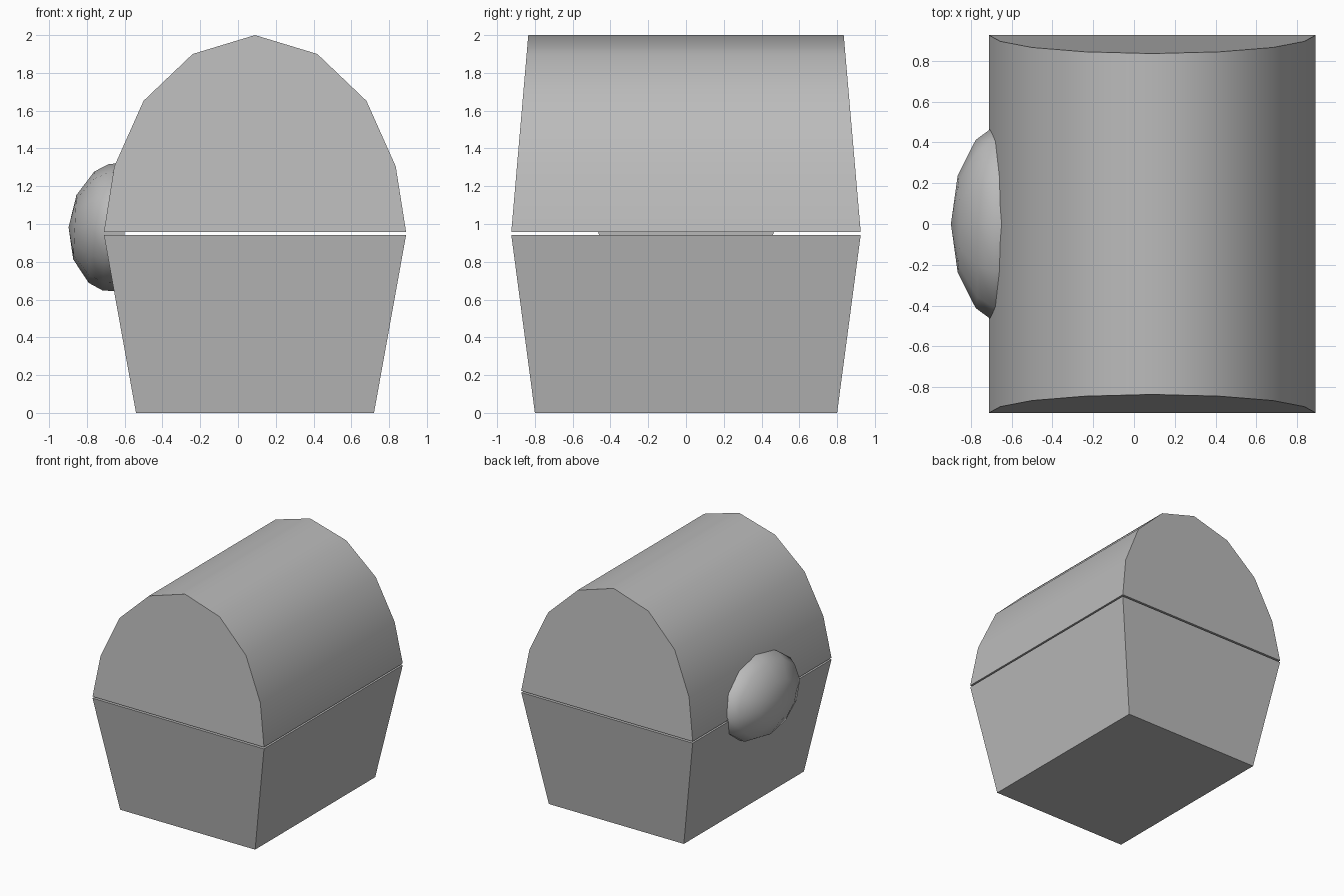
import bpy, bmesh, math
from mathutils import Vector

cube = bpy.data.objects.get("Cube")
if cube:
    bpy.data.objects.remove(cube)

CX = 0.09  # the chest sits off centre because the lock sticks out on one side

grey = bpy.data.materials.new("plain_grey")
grey.use_nodes = True
colour = (0.5, 0.5, 0.5, 1)
grey.diffuse_color = colour
grey.node_tree.nodes["Principled BSDF"].inputs["Base Color"].default_value = colour


def finish(name, bm, angle):
    bmesh.ops.recalc_face_normals(bm, faces=bm.faces)
    mesh = bpy.data.meshes.new(name)
    bm.to_mesh(mesh)
    bm.free()
    mesh.materials.append(grey)
    obj = bpy.data.objects.new(name, mesh)
    bpy.context.collection.objects.link(obj)
    bpy.ops.object.select_all(action='DESELECT')
    obj.select_set(True)
    bpy.context.view_layer.objects.active = obj
    bpy.ops.object.shade_smooth_by_angle(angle=math.radians(angle))
    return obj


def bridge(bm, loops):
    """Skin a row of closed vertex loops."""
    for a, b in zip(loops, loops[1:]):
        for i in range(len(a)):
            j = (i + 1) % len(a)
            bm.faces.new((a[i], a[j], b[j], b[i]))


def extruded(name, half_profile, depth_at):
    """Mirror a half profile and run it front to back, with ends leaning by height."""
    points = half_profile + [(-x, z) for x, z in reversed(half_profile) if x > 0]
    bm = bmesh.new()
    loops = [[bm.verts.new((CX + x, s * depth_at(z), z)) for x, z in points]
             for s in (-1, 1)]
    bridge(bm, loops)
    for loop in loops:
        bm.faces.new(loop)
    return finish(name, bm, 40)


# Tapered box below, rounded lid above, with a thin gap between
extruded("chest_body", [(0.63, 0), (0.80, 0.943)],
         lambda z: 0.80 + 0.125 * z / 0.943)
extruded("chest_lid", [(0.80, 0.957), (0.745, 1.305), (0.59, 1.652), (0.33, 1.9), (0, 2.0)],
         lambda z: 0.925 - 0.09 * (z - 0.957) / 1.043)

# Domed oval lock on one side, tipped slightly back
bm = bmesh.new()
SEGMENTS = 12
center_z = 0.983


def lock_point(x, y, z):
    return bm.verts.new(Vector((x + 0.05 * z, y, center_z + z)))


rings = []
for x, r in [(-0.864, 0.5), (-0.776, 0.866), (-0.70, 0.985), (-0.60, 1.0)]:
    rings.append([lock_point(x, 0.475 * r * math.cos(t), 0.34 * r * math.sin(t))
                  for t in (math.tau * i / SEGMENTS for i in range(SEGMENTS))])
bridge(bm, rings)
tip = lock_point(-0.897, 0, 0)
for i in range(SEGMENTS):
    bm.faces.new((tip, rings[0][i], rings[0][(i + 1) % SEGMENTS]))
bm.faces.new(rings[-1])
finish("lock", bm, 60)
